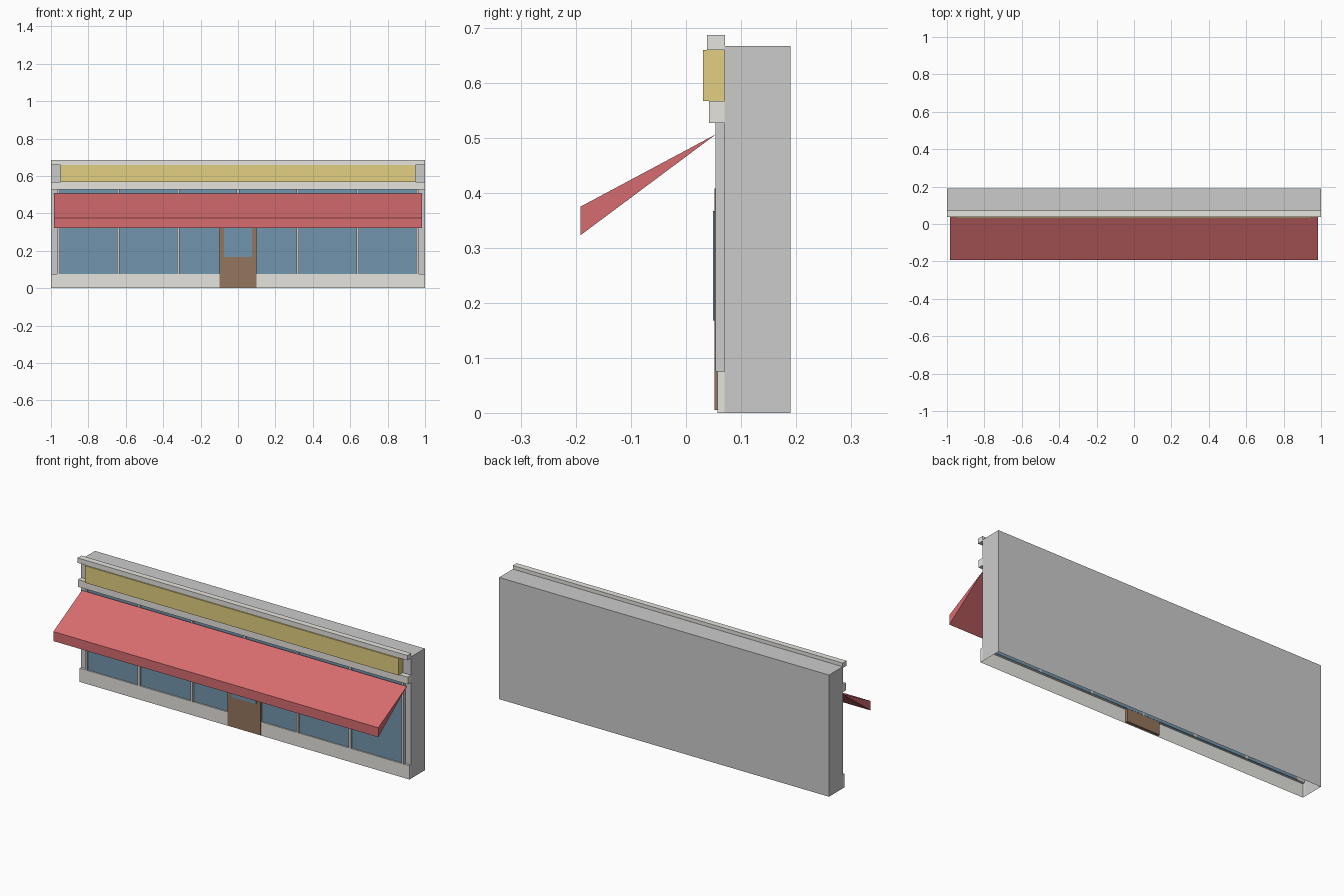
import bpy

if "Cube" in bpy.data.objects:
    bpy.data.objects.remove(bpy.data.objects["Cube"])


def material(name, color):
    m = bpy.data.materials.new(name)
    m.diffuse_color = (*color, 1)
    m.use_nodes = True
    m.node_tree.nodes["Principled BSDF"].inputs["Base Color"].default_value = m.diffuse_color
    return m


TRIM = material("pale_trim", (0.78, 0.77, 0.73))
GLASS = material("blue_glass", (0.17, 0.30, 0.42))
SIGN = material("yellow_panel", (0.76, 0.62, 0.22))
WOOD = material("brown_wood", (0.30, 0.18, 0.11))
RED = material("red_canvas", (0.68, 0.15, 0.16))


def make(name, verts, faces, mat=None):
    mesh = bpy.data.meshes.new(name)
    mesh.from_pydata(verts, [], faces)
    obj = bpy.data.objects.new(name, mesh)
    bpy.context.collection.objects.link(obj)
    if mat:
        mesh.materials.append(mat)
    return obj


def extrude_profile(name, profile, half, mat=None, skip=()):
    """Extrude a (y, z) outline along x with end caps; skip leaves sides open."""
    n = len(profile)
    verts = [(x, y, z) for x in (-half, half) for y, z in profile]
    faces = [(i, i + n, (i + 1) % n + n, (i + 1) % n) for i in range(n) if i not in skip]
    faces += [tuple(reversed(range(n))), tuple(range(n, 2 * n))]
    faces = [tuple(reversed(f)) for f in faces]  # outlines run clockwise seen from +x
    return make(name, verts, faces, mat)


def box(name, x0, x1, y0, y1, z0, z1, mat=None):
    verts = [(x, y, z) for x in (x0, x1) for y in (y0, y1) for z in (z0, z1)]
    faces = [(0, 1, 3, 2), (4, 6, 7, 5), (0, 4, 5, 1), (2, 3, 7, 6), (0, 2, 6, 4), (1, 5, 7, 3)]
    return make(name, verts, faces, mat)


# Building shell, open underneath and behind the base panel
extrude_profile("building_shell",
                [(0.07, 0.0), (0.07, 0.075), (0.07, 0.667), (0.19, 0.667), (0.19, 0.0)],
                1.0, skip=(0, 4))
# Low base panel, open at the back and bottom
extrude_profile("base_panel",
                [(0.057, 0.0), (0.057, 0.075), (0.07, 0.075), (0.07, 0.0)],
                1.0, TRIM, skip=(2, 3))

# Shop windows and their upright bars
PANES, STEP, BAR = 6, 0.32, 0.007
for i in range(PANES):
    x = (i - PANES / 2) * STEP
    box("window_pane", x + BAR, x + STEP - BAR, 0.064, 0.071, 0.075, 0.527, GLASS)
for i in range(PANES + 1):
    x = (i - PANES / 2) * STEP
    box("window_bar", x - BAR, x + BAR, 0.054, 0.071, 0.075, 0.527)

# Door with glazed upper part
box("door", -0.1, 0.1, 0.052, 0.07, 0.005, 0.408, WOOD)
box("door_glass", -0.075, 0.075, 0.049, 0.054, 0.168, 0.367, GLASS)

# Fascia: lower band, blank sign board, cornice
box("lower_band", -1, 1, 0.042, 0.071, 0.527, 0.567, TRIM)
box("sign_board", -0.95, 0.95, 0.031, 0.071, 0.567, 0.66, SIGN)
box("cornice", -1, 1, 0.038, 0.071, 0.66, 0.687, TRIM)

# Sloping awning, wedge-shaped in section
extrude_profile("awning", [(-0.192, 0.323), (-0.192, 0.375), (0.055, 0.507)], 0.985, RED)
